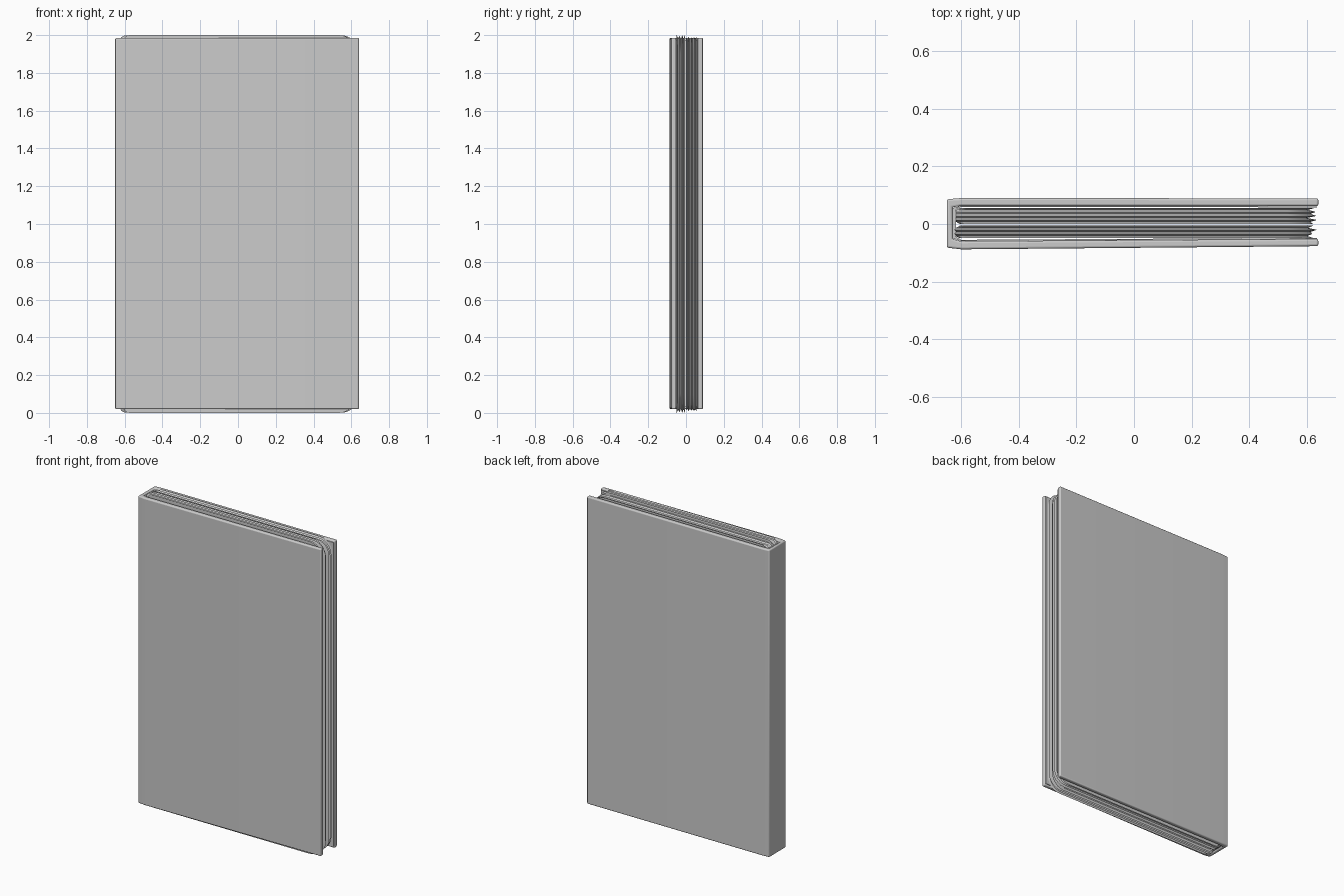
import bpy, bmesh, math, random

if "Cube" in bpy.data.objects:
    bpy.data.objects.remove(bpy.data.objects["Cube"])

random.seed(4)


def finish(bm, name, bevel=0.0, segments=3, angle=30):
    bmesh.ops.recalc_face_normals(bm, faces=bm.faces)
    mesh = bpy.data.meshes.new(name)
    bm.to_mesh(mesh)
    bm.free()
    ob = bpy.data.objects.new(name, mesh)
    bpy.context.collection.objects.link(ob)
    if bevel:
        mod = ob.modifiers.new("Bevel", 'BEVEL')
        mod.width, mod.segments = bevel, segments
        mod.limit_method = 'ANGLE'
    bpy.ops.object.select_all(action='DESELECT')
    bpy.context.view_layer.objects.active = ob
    ob.select_set(True)
    bpy.ops.object.shade_smooth_by_angle(angle=math.radians(angle))
    return ob


def extrude_profile(name, profile, z0, z1, bevel):
    """Extrude an xy outline from z0 up to z1."""
    bm = bmesh.new()
    low = [bm.verts.new((x, y, z0)) for x, y in profile]
    high = [bm.verts.new((x, y, z1)) for x, y in profile]
    n = len(profile)
    bm.faces.new(low)
    bm.faces.new(high)
    for i in range(n):
        j = (i + 1) % n
        bm.faces.new((low[i], low[j], high[j], high[i]))
    return finish(bm, name, bevel)


def page_outline(x0, x1, z0, z1, r_spine, r_fore, steps=6):
    """Rounded sheet outline in xz, fore-edge corners rounder than spine ones."""
    pts = []
    for cx, cz, r, start in ((x1, z1, r_fore, 0), (x0, z1, r_spine, 90),
                             (x0, z0, r_spine, 180), (x1, z0, r_fore, 270)):
        sx = -1 if cx == x1 else 1
        sz = -1 if cz == z1 else 1
        for k in range(steps + 1):
            a = math.radians(start + 90 * k / steps)
            pts.append((cx + sx * r + r * math.cos(a), cz + sz * r + r * math.sin(a)))
    return pts


def signature(name, y0, y1, layers, reach):
    """Loft sheet outlines through the thickness, with uneven page edges."""
    bm = bmesh.new()
    rings = []
    for i in range(layers):
        t = i / (layers - 1)
        y = y0 + (y1 - y0) * t
        fold = -0.625 + 0.02 * abs(2 * t - 1) ** 3
        out = i % 2 == 0
        fore = (0.63 if out else 0.605) + random.uniform(-0.012, 0.01)
        over = reach * (1 if out else 0.2) - random.uniform(0, 0.006)
        pts = page_outline(fold, fore, 0.02 - over, 1.98 + over, 0.03, 0.085)
        rings.append([bm.verts.new((x, y, z)) for x, z in pts])
    for a, b in zip(rings, rings[1:]):
        for i in range(len(a)):
            j = (i + 1) % len(a)
            bm.faces.new((a[i], a[j], b[j], b[i]))
    bm.faces.new(rings[0])
    bm.faces.new(rings[-1])
    return finish(bm, name)


# Hard cover: two boards and the spine in one folded profile
cover = [(-0.65, 0.086), (-0.60, 0.09), (0.64, 0.089), (0.64, 0.062),
         (-0.60, 0.063), (-0.631, 0.058), (-0.631, -0.052), (-0.60, -0.06),
         (0.64, -0.052), (0.64, -0.077), (-0.60, -0.088), (-0.65, -0.082)]
extrude_profile("cover", cover, 0.02, 1.985, 0.007)

# Endpaper lining folded round the inside of the spine
lining = [(-0.60, 0.0625), (0.635, 0.0615), (0.635, 0.058), (-0.60, 0.059),
          (-0.618, 0.05), (-0.618, -0.045), (-0.60, -0.055), (0.635, -0.048),
          (0.635, -0.0525), (-0.60, -0.0595), (-0.63, -0.05), (-0.63, 0.055)]
extrude_profile("endpaper", lining, 0.03, 1.975, 0.0)

# Two page blocks with a narrow gap between them
signature("front_pages", -0.049, -0.006, 7, 0.02)
signature("back_pages", 0.0, 0.056, 9, 0.012)
